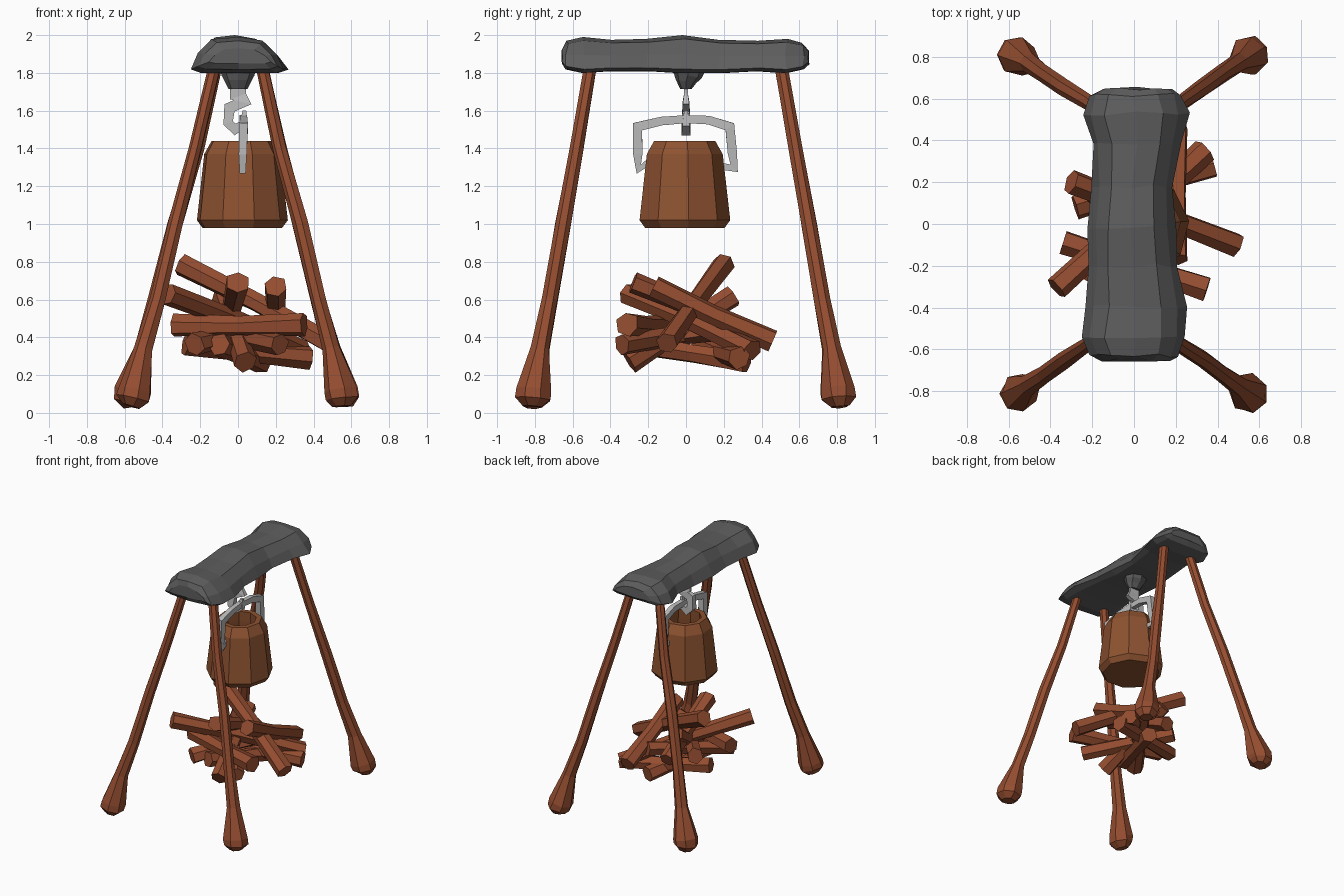
import bpy, math, random
from mathutils import Vector as V

random.seed(4)
TAU = math.tau


def material(name, col):
    m = bpy.data.materials.new(name)
    m.diffuse_color = (*col, 1)
    return m


WOOD = material("wood", (0.30, 0.075, 0.03))
COPPER = material("copper", (0.27, 0.085, 0.03))
STONE = material("dark_grey", (0.11, 0.11, 0.11))
STEEL = material("light_grey", (0.5, 0.5, 0.5))


def loft(name, rings, mat):
    """Skin equal-length rings of points and cap both ends."""
    n = len(rings[0])
    verts = [p for r in rings for p in r]
    faces = [(i * n + j, i * n + (j + 1) % n, (i + 1) * n + (j + 1) % n, (i + 1) * n + j)
             for i in range(len(rings) - 1) for j in range(n)]
    faces += [tuple(reversed(range(n))), tuple(range(len(verts) - n, len(verts)))]
    me = bpy.data.meshes.new(name)
    me.from_pydata(verts, [], faces)
    me.materials.append(mat)
    ob = bpy.data.objects.new(name, me)
    bpy.context.collection.objects.link(ob)
    return ob


def sweep(name, path, radii, mat, sides=6, hint=(0, 1, 0), jitter=0.0, turn=0.0):
    """Tube along a path; radii hold (across, along hint) per point, corners mitred."""
    pts = [V(p) for p in path]
    rings = []
    for i, c in enumerate(pts):
        a = (c - pts[max(i - 1, 0)]).normalized()
        b = (pts[min(i + 1, len(pts) - 1)] - c).normalized()
        t = (a + b).normalized()
        mitre = 1 / max(t.dot(b if b.length else a), 0.6)
        n = V(hint).cross(t).normalized()
        h = t.cross(n)
        ra, rb = radii[i]
        ring = []
        for k in range(sides):
            ang = TAU * k / sides + turn
            s = 1 + random.uniform(-jitter, jitter)
            ring.append(c + n * (ra * mitre * math.cos(ang) * s) + h * (rb * math.sin(ang) * s))
        rings.append(ring)
    return loft(name, rings, mat)


# Rough top beam: y, left x, right x, top z, bottom z
beam = [(-0.65, -0.15, 0.17, 1.93, 1.85), (-0.63, -0.21, 0.21, 1.97, 1.82),
        (-0.54, -0.25, 0.25, 1.99, 1.80), (-0.40, -0.23, 0.25, 1.975, 1.81),
        (-0.20, -0.21, 0.21, 1.98, 1.81), (-0.02, -0.22, 0.20, 2.0, 1.80),
        (0.18, -0.20, 0.19, 1.975, 1.80), (0.38, -0.20, 0.22, 1.97, 1.81),
        (0.53, -0.25, 0.26, 1.98, 1.80), (0.62, -0.22, 0.22, 1.96, 1.82),
        (0.65, -0.14, 0.18, 1.92, 1.85)]
section = [(0, 0.1), (0.1, 0), (0.5, -0.01), (0.9, 0), (1, 0.1), (0.92, 0.5),
           (0.76, 0.9), (0.5, 1), (0.22, 0.94), (0.07, 0.55)]
rings = []
for y, xl, xr, zt, zb in beam:
    rings.append([V((xl + (xr - xl) * u + random.uniform(-0.008, 0.008),
                     y + random.uniform(-0.01, 0.01), zb + (zt - zb) * w)) for u, w in section])
loft("top_beam", rings, STONE)

# Four splayed legs with flared feet: x, y, z, radius
leg = [(0.125, 0.505, 1.83, 0.034), (0.22, 0.58, 1.4, 0.036), (0.325, 0.65, 1.0, 0.042),
       (0.43, 0.72, 0.6, 0.042), (0.495, 0.77, 0.34, 0.05), (0.55, 0.808, 0.12, 0.093),
       (0.556, 0.812, 0.075, 0.09), (0.56, 0.815, 0.035, 0.05)]
for sx, nx in ((-1, "left"), (1, "right")):
    for sy, ny in ((-1, "front"), (1, "back")):
        path = [(sx * (x + random.uniform(-0.008, 0.008)), sy * y, z) for x, y, z, r in leg]
        sweep(f"{ny}_{nx}_leg", path, [(r, r) for *_, r in leg], WOOD, 7, jitter=0.08)

# Hook mount under the beam
sweep("hook_mount", [(0, 0.01, 1.83), (0, 0.01, 1.785), (0, 0, 1.755), (0, 0, 1.715)],
      [(0.1, 0.1), (0.085, 0.075), (0.07, 0.055), (0.05, 0.03)], STONE, 8)

# S-shaped hook, flat in the xz plane
hook = [(0, 1.73), (0, 1.675), (0.025, 1.645), (-0.045, 1.615), (-0.052, 1.535),
        (-0.015, 1.50), (0.03, 1.53), (0.035, 1.6)]
hw = [(0.06, 0.014), (0.06, 0.014), (0.04, 0.024), (0.04, 0.026), (0.034, 0.034),
      (0.034, 0.034), (0.03, 0.026), (0.014, 0.014)]
sweep("hook", [(x, 0, z) for x, z in hook], hw, STEEL, 4, turn=TAU / 8)

# Pot handle, bent bar in the yz plane
bail = [(-0.195, 1.33), (-0.25, 1.29), (-0.255, 1.37), (-0.257, 1.515), (-0.13, 1.545),
        (0, 1.555), (0.12, 1.55), (0.232, 1.515), (0.245, 1.38), (0.255, 1.295), (0.19, 1.305)]
bx = [0.025, 0.025, 0.025, 0.03, 0.03, 0.025, 0.03, 0.03, 0.025, 0.025, 0.025]
bw = [(0.025, 0.02), (0.022, 0.022), (0.035, 0.03), (0.034, 0.032), (0.032, 0.026),
      (0.03, 0.025), (0.032, 0.026), (0.034, 0.032), (0.035, 0.03), (0.024, 0.022), (0.025, 0.02)]
sweep("pot_handle", [(x, y, z) for x, (y, z) in zip(bx, bail)], bw, STEEL, 4, (1, 0, 0), turn=TAU / 8)

# Hollow faceted pot: radius, z going up outside then down inside
pot = [(0.215, 0.98), (0.245, 1.02), (0.205, 1.37), (0.165, 1.44), (0.125, 1.44), (0.13, 1.36), (0.16, 1.08)]
loft("pot", [[V((0.02 + r * math.cos(TAU * k / 9 + 0.1), -0.01 + r * math.sin(TAU * k / 9 + 0.1),
                 z)) for k in range(9)] for r, z in pot], COPPER)

# Crossed firewood: both ends of each log
logs = [((-0.30, 0.20, 0.79), (0.49, -0.10, 0.37)), ((0.20, -0.17, 0.67), (0.20, 0.46, 0.38)),
        ((0.0, -0.28, 0.69), (-0.06, 0.32, 0.43)), ((-0.34, -0.09, 0.46), (0.35, -0.31, 0.47)),
        ((-0.37, -0.31, 0.63), (0.34, 0.35, 0.33)), ((-0.28, 0.08, 0.36), (0.38, 0.28, 0.29)),
        ((0.04, -0.30, 0.27), (-0.08, 0.25, 0.62)), ((-0.23, -0.26, 0.36), (0.15, 0.28, 0.45)),
        ((0.22, -0.34, 0.36), (-0.22, 0.2, 0.46)), ((-0.1, -0.24, 0.36), (0.12, 0.32, 0.27))]
for i, (a, b) in enumerate(logs):
    a, b = V(a), V(b)
    mid = (a + b) / 2 + V((0, 0, random.uniform(-0.015, 0.015)))
    sweep(f"log_{i + 1}", [a, mid, b], [(0.062, 0.062), (0.052, 0.052), (0.062, 0.062)],
          WOOD, 6, (0, 0, 1), 0.1, random.random())
